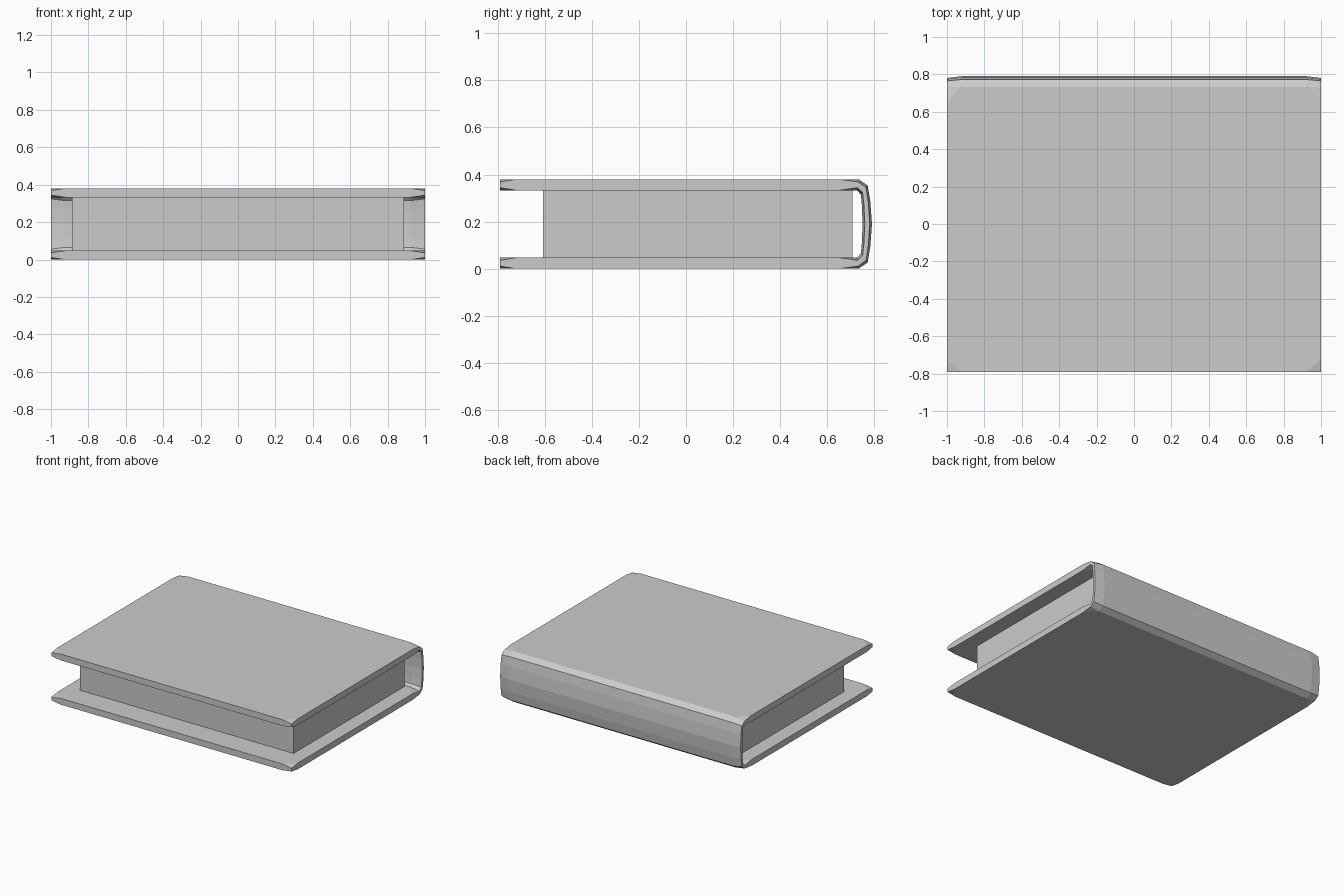
import bpy, bmesh

if "Cube" in bpy.data.objects:
    bpy.data.objects.remove(bpy.data.objects["Cube"])

# Cover half profile, bottom up to spine middle: outer (y, z), inner (y, z), pinched at ends
half = [
    ((-0.79, 0.0), (-0.79, 0.047), True),
    ((-0.72, 0.0), (-0.72, 0.047), False),
    ((0.65, 0.0), (0.65, 0.047), False),
    ((0.733, 0.0), (0.727, 0.047), True),
    ((0.772, 0.027), (0.743, 0.065), True),
    ((0.783, 0.095), (0.747, 0.11), True),
    ((0.79, 0.19), (0.75, 0.19), True),
]
H = 0.38
mirror = [((o[0], H - o[1]), (i[0], H - i[1]), p) for o, i, p in reversed(half[:-1])]
profile = half + mirror
n = len(profile)


def ring(bm, x, end):
    """One closed section of the cover; pinched points thin out at the ends."""
    outer, inner = [], []
    for o, i, p in profile:
        t = 0.24 if end and p else 0.0
        for a, b, out in ((o, i, outer), (i, o, inner)):
            out.append((bm.verts.new((x, a[0] + (b[0] - a[0]) * t,
                                      a[1] + (b[1] - a[1]) * t)), end and p))
    return outer + inner[::-1]


def add_quad(bm, quad):
    """Split quads with one pinched corner so the corner reads as a facet."""
    vs = [q[0] for q in quad]
    low = [k for k in range(4) if quad[k][1]]
    if len(low) == 1:
        k = low[0]
        bm.faces.new([vs[k - 1], vs[k], vs[(k + 1) % 4]])
        bm.faces.new([vs[(k + 1) % 4], vs[(k + 2) % 4], vs[(k + 3) % 4]])
    else:
        bm.faces.new(vs)


# Cover with wrapped spine
bm = bmesh.new()
rings = [ring(bm, x, abs(x) == 1) for x in (-1, -0.925, 0.925, 1)]
m = 2 * n
for a, b in zip(rings, rings[1:]):
    for k in range(m):
        j = (k + 1) % m
        add_quad(bm, [a[k], a[j], b[j], b[k]])
for r in (rings[0], rings[-1]):
    for k in range(n - 1):
        bm.faces.new([r[q][0] for q in (k, k + 1, m - 2 - k, m - 1 - k)])
bmesh.ops.recalc_face_normals(bm, faces=bm.faces)
mesh = bpy.data.meshes.new("cover")
bm.to_mesh(mesh)
bm.free()
bpy.context.collection.objects.link(bpy.data.objects.new("cover", mesh))

# Page block
bpy.ops.mesh.primitive_cube_add(size=1, location=(0, 0.05, H / 2))
pages = bpy.context.object
pages.name = "pages"
pages.scale = (1.776, 1.315, 0.29)
